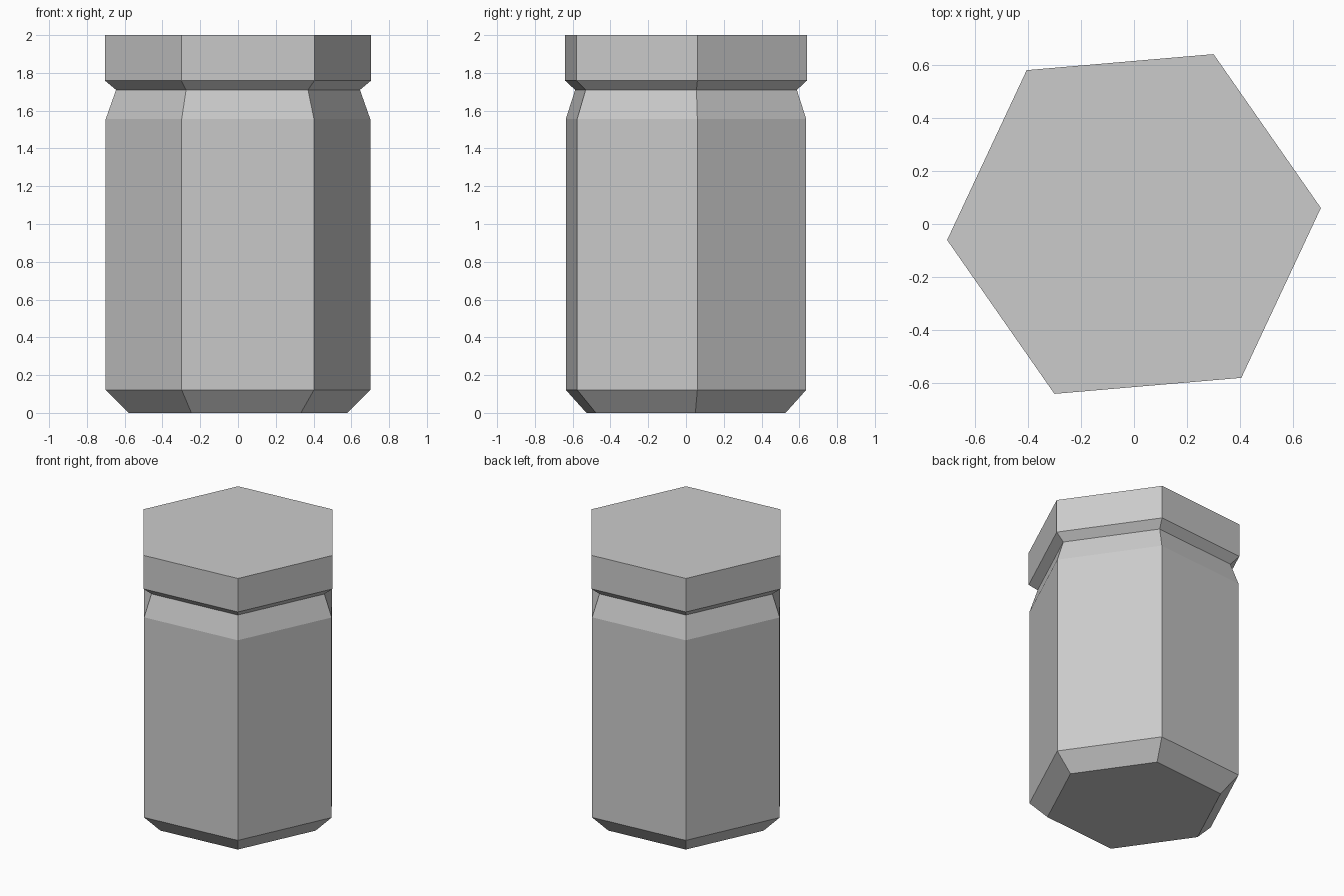
import bpy, bmesh
from math import cos, sin, radians

if "Cube" in bpy.data.objects:
    bpy.data.objects.remove(bpy.data.objects["Cube"])

SIDES = 6
TURN = radians(4.9)

# Profile as (radius, height): bottom chamfer, body, shoulder, neck groove, cap
PROFILE = [(0.582, 0.0), (0.703, 0.122), (0.703, 1.555),
           (0.648, 1.71), (0.708, 1.76), (0.708, 2.0)]


def hex_column(name, profile):
    bm = bmesh.new()
    rings = []
    for r, z in profile:
        rings.append([bm.verts.new((r * cos(TURN + radians(360 / SIDES * i)),
                                    r * sin(TURN + radians(360 / SIDES * i)), z))
                      for i in range(SIDES)])
    for low, high in zip(rings, rings[1:]):
        for i in range(SIDES):
            j = (i + 1) % SIDES
            bm.faces.new((low[i], low[j], high[j], high[i]))
    bm.faces.new(rings[0][::-1])
    bm.faces.new(rings[-1])
    mesh = bpy.data.meshes.new(name)
    bm.to_mesh(mesh)
    bm.free()
    obj = bpy.data.objects.new(name, mesh)
    bpy.context.collection.objects.link(obj)
    return obj


# Six-sided jar with its cap in one closed shell
hex_column("hexagonal_jar", PROFILE)
